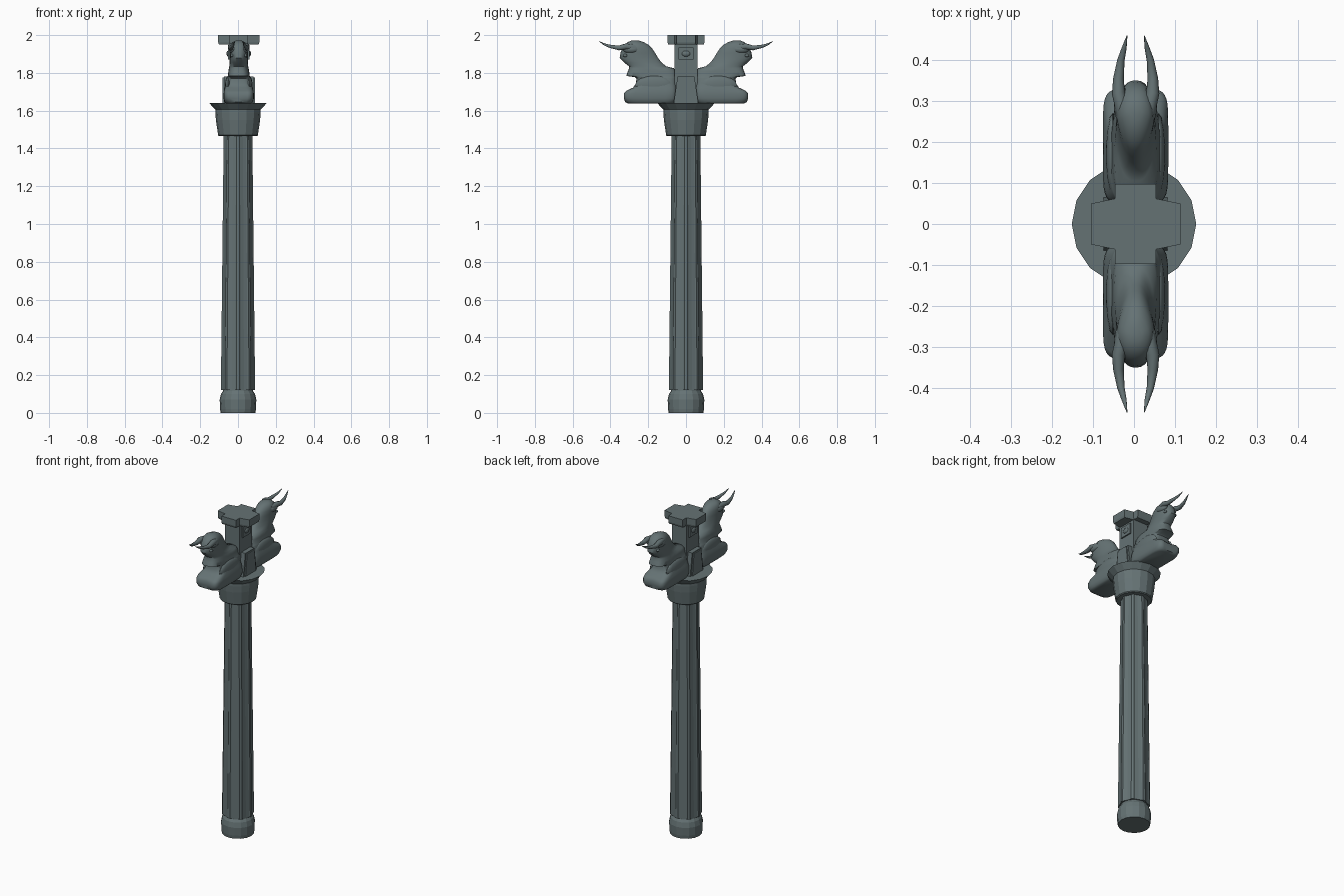
import bpy, bmesh, math
from mathutils import Vector

if "Cube" in bpy.data.objects:
    bpy.data.objects.remove(bpy.data.objects["Cube"])

stone = bpy.data.materials.new("grey_green_stone")
stone.diffuse_color = (0.13, 0.17, 0.175, 1)
stone.use_nodes = True
stone.node_tree.nodes["Principled BSDF"].inputs["Base Color"].default_value = stone.diffuse_color
CX = 0.004          # small sideways offset of the capital


def finish(name, bm, smooth=None):
    bmesh.ops.recalc_face_normals(bm, faces=bm.faces)
    me = bpy.data.meshes.new(name)
    bm.to_mesh(me)
    bm.free()
    ob = bpy.data.objects.new(name, me)
    bpy.context.collection.objects.link(ob)
    me.materials.append(stone)
    if smooth:
        bpy.ops.object.select_all(action='DESELECT')
        ob.select_set(True)
        bpy.context.view_layer.objects.active = ob
        bpy.ops.object.shade_smooth_by_angle(angle=math.radians(smooth))
    return ob


def loft(name, rings, smooth=None):
    """Skin closed rings of equal length and cap both ends."""
    bm = bmesh.new()
    vs = [[bm.verts.new(p) for p in r] for r in rings]
    n = len(rings[0])
    for a, b in zip(vs, vs[1:]):
        for i in range(n):
            j = (i + 1) % n
            bm.faces.new((a[i], a[j], b[j], b[i]))
    bm.faces.new(vs[0][::-1])
    bm.faces.new(vs[-1])
    return finish(name, bm, smooth)


def circle(r, z, n=16):
    return [(r * math.cos(2 * math.pi * i / n), r * math.sin(2 * math.pi * i / n), z) for i in range(n)]


def box(name, x, y0, y1, z0, z1, taper=0.0, cx=0.0):
    """Block of half width x, its y ends pulled in by taper at the top."""
    def ring(z, t):
        return [(cx - x, y0 + t, z), (cx + x, y0 + t, z), (cx + x, y1 - t, z), (cx - x, y1 - t, z)]
    return loft(name, [ring(z0, 0), ring(z1, taper)])


# Column base and bell-shaped capital
loft("column_base", [circle(r, z) for z, r in
     [(0, .092), (.02, .095), (.07, .097), (.1, .09), (.115, .08), (.13, .078)]])
loft("column_bell", [circle(r, z) for z, r in
     [(1.465, .1), (1.47, .105), (1.55, .117), (1.59, .12), (1.605, .12), (1.64, .152)]])


# Fluted shaft: eight narrow fillets with shallow flutes between
def flute_ring(r, z):
    pts = []
    for k in range(8):
        for da, f in ((-5, 1), (5, 1), (9, .95), (22.5, .91), (36, .95)):
            a = math.radians(45 * k + da)
            pts.append((r * f * math.cos(a), r * f * math.sin(a), z))
    return pts


loft("fluted_shaft", [flute_ring(.091, .12), flute_ring(.076, 1.475)])

# Central post, saddle panels and niche frames
box("post", .05, -.062, .062, 1.64, 1.96, cx=CX)
for s in (-1, 1):
    box("saddle_panel", .006, -.052, .052, 1.64, 1.775, .016, cx=CX + s * .079)
    box("saddle_body", .04, -.065, .065, 1.64, 1.78, .02, cx=CX + s * .038)
    box("niche_frame", .006, -.04, .04, 1.87, 1.935, cx=CX + s * .052)
    # small boss in the niche
    bm = bmesh.new()
    bmesh.ops.create_uvsphere(bm, u_segments=12, v_segments=6, radius=1)
    for v in bm.verts:
        v.co = (CX + s * .056 + v.co.x * .009, v.co.y * .024, 1.902 + v.co.z * .016)
    finish("niche_boss", bm, 40)

# Cross-shaped top plate
q = [(.109, .05), (.05, .062), (.05, .098)]
cross = q + [(-x, y) for x, y in q[::-1]]
cross += [(-x, -y) for x, y in cross]
loft("top_plate", [[(CX + x * f, y * f, z) for x, y in cross]
                   for z, f in ((1.95, .96), (1.962, 1), (2.0, 1))])

# Bull silhouette: height, back y, front y, half width, squareness
BULL = [(1.637, .07, .305, .066, 5), (1.645, .055, .322, .075, 5), (1.665, .05, .33, .08, 6),
        (1.69, .05, .33, .08, 6), (1.705, .05, .318, .078, 6), (1.722, .05, .28, .074, 5),
        (1.745, .05, .265, .067, 4), (1.77, .05, .262, .062, 4), (1.777, .05, .27, .06, 4),
        (1.784, .05, .316, .058, 3.5), (1.808, .05, .308, .055, 3.2), (1.825, .065, .301, .052, 3),
        (1.835, .105, .302, .05, 2.6), (1.855, .13, .328, .048, 2.5), (1.88, .148, .351, .046, 2.4),
        (1.905, .163, .347, .046, 2.4), (1.93, .18, .338, .046, 2.4), (1.95, .2, .325, .042, 2.3),
        (1.963, .225, .308, .032, 2.2), (1.971, .25, .288, .015, 2)]


def power(c, e):
    return math.copysign(abs(c) ** (2 / e), c)


def bull_ring(z, yb, yf, hw, e, s):
    out = []
    for i in range(32):
        a = 2 * math.pi * i / 32
        x, y = power(math.cos(a), e) * hw, power(math.sin(a), e)
        if z > 1.83:                      # neck narrows toward the back
            x *= 1 - .25 * max(0, -y)
        if 1.65 < z < 1.72 and i == 8:    # cleft between the knees
            y -= .09
        out.append((CX + x, s * ((yb + yf) / 2 + y * (yf - yb) / 2), z))
    return out


def tube(name, path, s):
    """Round horn or ear along points (x, y, z, radius)."""
    rings = []
    for i, p in enumerate(path):
        a, b = path[max(i - 1, 0)], path[min(i + 1, len(path) - 1)]
        d = (Vector(b[:3]) - Vector(a[:3])).normalized()
        u = d.cross(Vector((0, 0, 1))).normalized()
        w = u.cross(d)
        rings.append([])
        for k in range(10):
            t = 2 * math.pi * k / 10
            v = Vector(p[:3]) + (u * math.cos(t) + w * math.sin(t)) * p[3]
            rings[-1].append((CX + v.x, s * v.y, v.z))
    loft(name, rings, 50)


def blob(name, c, r, s):
    bm = bmesh.new()
    bmesh.ops.create_uvsphere(bm, u_segments=14, v_segments=8, radius=1)
    for v in bm.verts:
        v.co = (CX + c[0] + v.co.x * r[0], s * (c[1] + v.co.y * r[1]), c[2] + v.co.z * r[2])
    finish(name, bm, 60)


# Two kneeling bulls facing away from each other
for s in (-1, 1):
    loft("bull_body", [bull_ring(*row, s) for row in BULL], 45)
    for m in (-1, 1):
        tube("horn", [(m * .03, .27, 1.935, .017), (m * .042, .32, 1.94, .016), (m * .042, .355, 1.932, .013),
                      (m * .036, .4, 1.94, .009), (m * .028, .43, 1.95, .006), (m * .021, .46, 1.967, .001)], s)
        blob("brow", (m * .033, .29, 1.925), (.02, .045, .022), s)
        blob("eye", (m * .036, .322, 1.892), (.008, .012, .008), s)
        blob("haunch", (m * .056, .17, 1.735), (.017, .1, .05), s)
